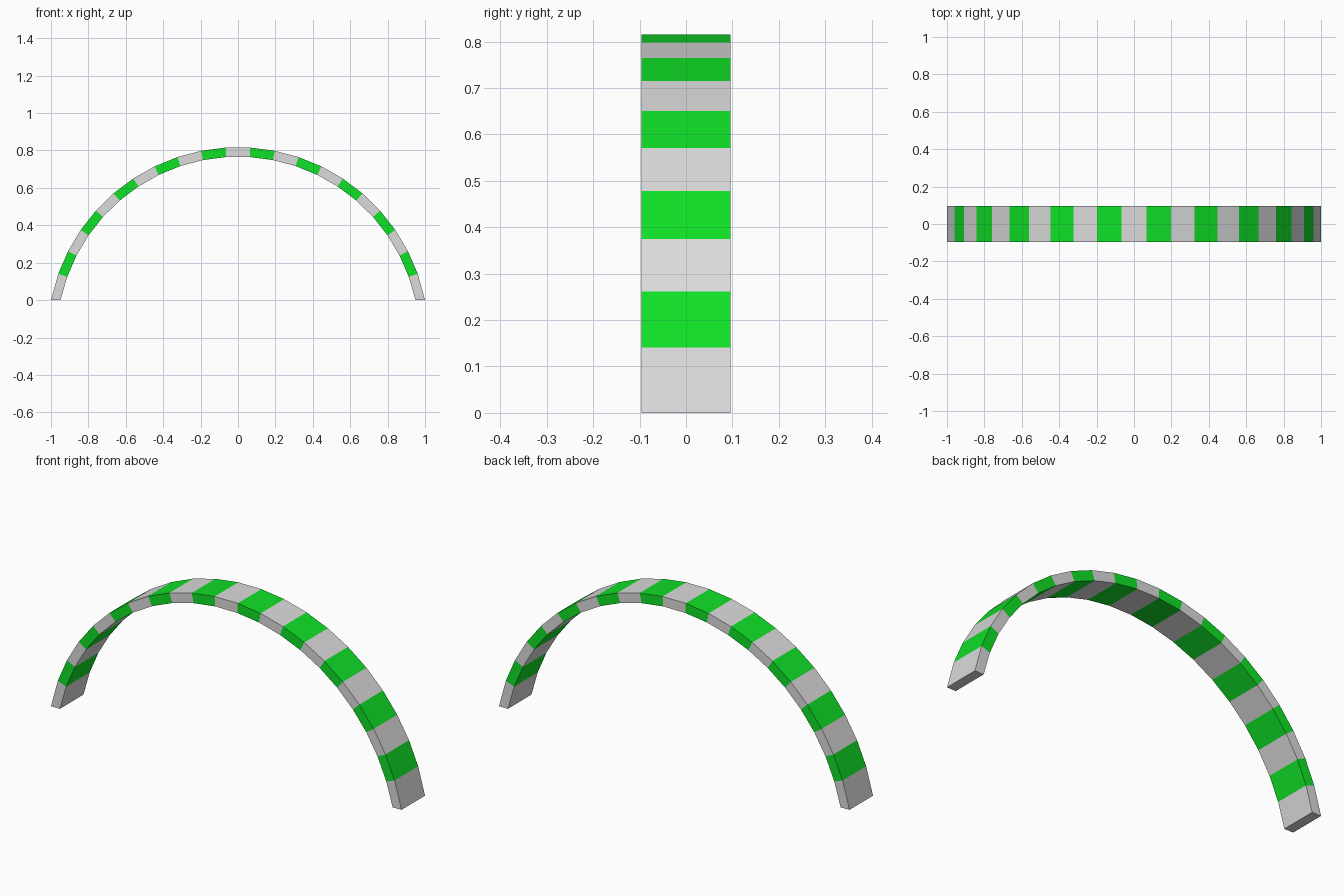
import bpy, bmesh, math

if "Cube" in bpy.data.objects:
    bpy.data.objects.remove(bpy.data.objects["Cube"])

R_OUT, R_IN, CZ = 1.0206, 0.970, -0.203   # arc radii and centre height
STEP, HALF, N = math.radians(7.4), 0.096, 21


def material(name, rgb):
    m = bpy.data.materials.new(name)
    m.diffuse_color = (*rgb, 1)
    m.use_nodes = True
    m.node_tree.nodes["Principled BSDF"].inputs["Base Color"].default_value = m.diffuse_color
    return m


bm = bmesh.new()


def section(i):
    """Four-corner cross-section at joint i; the end joints are cut flat on the floor."""
    a = (i - N / 2) * STEP
    if i in (0, N):
        s = -1 if i == 0 else 1
        pts = [(s * 1.0, 0), (s * 0.949, 0)]
    else:
        pts = [(r * math.sin(a), CZ + r * math.cos(a)) for r in (R_OUT, R_IN)]
    (xo, zo), (xi, zi) = pts
    return [bm.verts.new(p) for p in
            ((xo, -HALF, zo), (xo, HALF, zo), (xi, HALF, zi), (xi, -HALF, zi))]


# Arch band, alternating colour per segment
rings = [section(i) for i in range(N + 1)]
for i in range(N):
    a, b = rings[i], rings[i + 1]
    for k in range(4):
        j = (k + 1) % 4
        f = bm.faces.new((a[k], a[j], b[j], b[k]))
        f.material_index = i % 2
# Flat feet
bm.faces.new(rings[0])
bm.faces.new(rings[-1])
bmesh.ops.recalc_face_normals(bm, faces=bm.faces[:])

mesh = bpy.data.meshes.new("striped_arch")
bm.to_mesh(mesh)
bm.free()
mesh.materials.append(material("light_grey", (0.71, 0.71, 0.71)))
mesh.materials.append(material("bright_green", (0.005, 0.75, 0.02)))
arch = bpy.data.objects.new("striped_arch", mesh)
bpy.context.collection.objects.link(arch)
